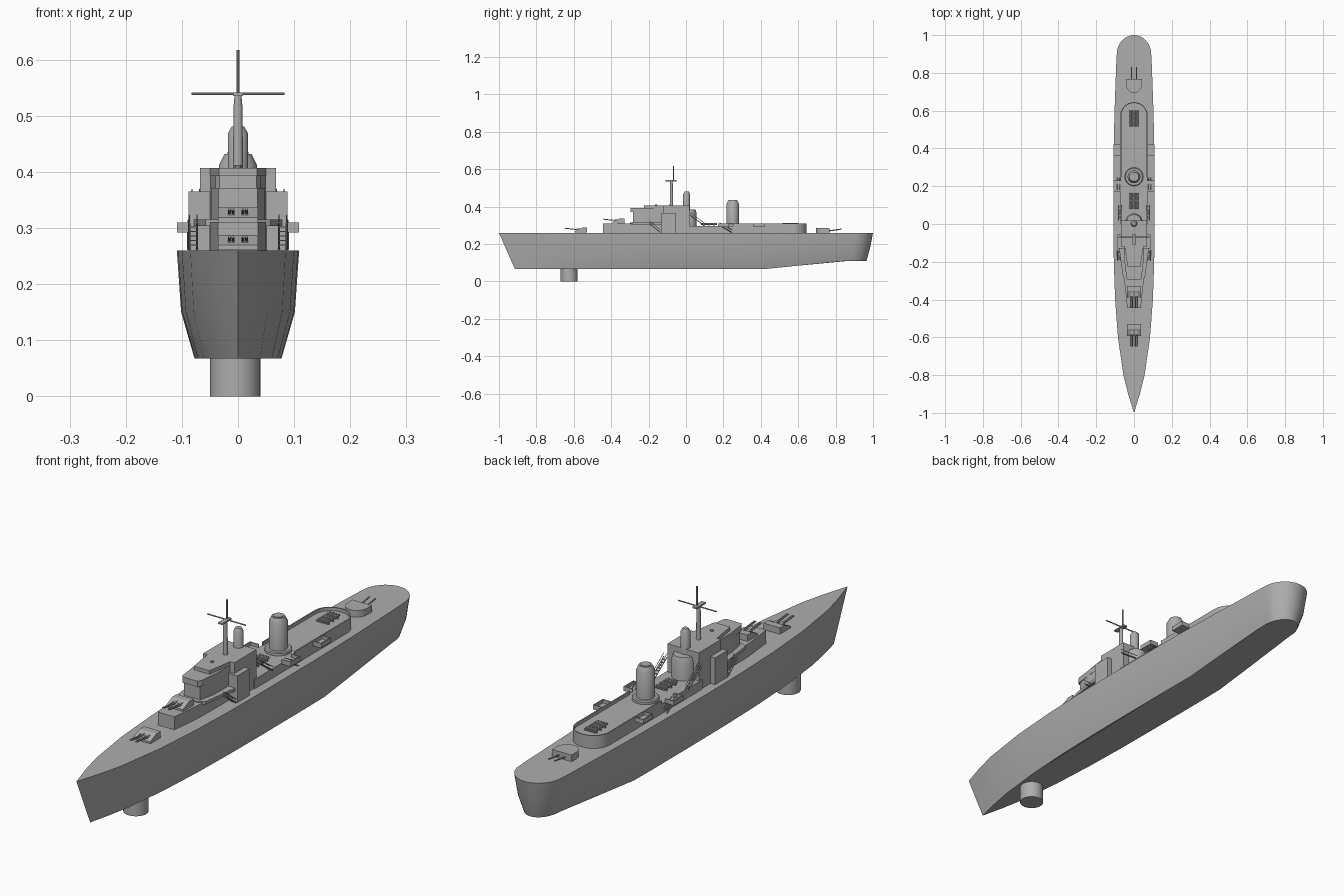
import bpy, bmesh, math
from mathutils import Vector

cube = bpy.data.objects.get("Cube")
if cube:
    bpy.data.objects.remove(cube, do_unlink=True)

grey = bpy.data.materials.new("ship_grey")
grey.use_nodes = True
COLOR = (0.42, 0.42, 0.42, 1)
grey.diffuse_color = COLOR
grey.node_tree.nodes["Principled BSDF"].inputs["Base Color"].default_value = COLOR


def finish(name, bm, smooth=False):
    bmesh.ops.recalc_face_normals(bm, faces=bm.faces)
    mesh = bpy.data.meshes.new(name)
    bm.to_mesh(mesh)
    bm.free()
    mesh.materials.append(grey)
    ob = bpy.data.objects.new(name, mesh)
    bpy.context.collection.objects.link(ob)
    if smooth:
        bpy.ops.object.select_all(action='DESELECT')
        ob.select_set(True)
        bpy.context.view_layer.objects.active = ob
        bpy.ops.object.shade_smooth_by_angle(angle=math.radians(35))
    return ob


def loft(name, rings, smooth=False):
    """Skin closed rings of equal length and cap both ends."""
    bm = bmesh.new()
    loops = [[bm.verts.new(p) for p in r] for r in rings]
    n = len(loops[0])
    for a, b in zip(loops, loops[1:]):
        for i in range(n):
            j = (i + 1) % n
            bm.faces.new((a[i], a[j], b[j], b[i]))
    bm.faces.new(loops[0])
    bm.faces.new(loops[-1])
    return finish(name, bm, smooth)


def mirrored(half):
    """Plan outline from (y, half width) pairs, mirrored across the centreline."""
    left = [(-w, y) for y, w in reversed(half) if w > 0]
    return [(w, y) for y, w in half] + left


def house(name, half, z0, z1):
    plan = mirrored(half)
    return loft(name, [[(x, y, z) for x, y in plan] for z in (z0, z1)])


def box(name, x0, x1, y0, y1, z0, z1):
    plan = [(x0, y0), (x1, y0), (x1, y1), (x0, y1)]
    return loft(name, [[(x, y, z) for x, y in plan] for z in (z0, z1)])


def lathe(name, x, y, profile, n=24):
    rings = [[(x + r * math.cos(2 * math.pi * i / n), y + r * math.sin(2 * math.pi * i / n), z)
              for i in range(n)] for r, z in profile]
    return loft(name, rings, True)


def rod(name, a, b, r, n=8):
    a, b = Vector(a), Vector(b)
    q = (b - a).to_track_quat('Z', 'Y')
    ring = [q @ Vector((r * math.cos(2 * math.pi * i / n), r * math.sin(2 * math.pi * i / n), 0))
            for i in range(n)]
    return loft(name, [[p + v for v in ring] for p in (a, b)], True)


def ladder(name, x, w, top, foot, steps=6):
    """Inclined ladder in the y-z plane with two rails, handrails and treads."""
    for s in (-1, 1):
        xs = x + s * w / 2
        rod(name + "_rail", (xs, *top), (xs, *foot), 0.002, 4)
        rod(name + "_handrail", (xs, top[0], top[1] + 0.014), (xs, foot[0], foot[1] + 0.014), 0.0012, 4)
    for i in range(1, steps):
        t = i / steps
        y, z = (top[k] + (foot[k] - top[k]) * t for k in (0, 1))
        box(name + "_tread", x - w / 2, x + w / 2, y - 0.004, y + 0.004, z - 0.001, z + 0.001)


# Hull: deck outline lofted down through the knuckle to the keel
deck_line = [(-1, 0), (-.9, .031), (-.8, .056), (-.6, .085), (-.4, .1), (-.2, .107), (0, .109),
             (.3, .109), (.43, .107), (.6, .103), (.85, .094), (.9, .091)]
deck_line += [(.9 + .1 * math.sin(a), .091 * math.cos(a))
              for a in [math.pi / 2 * i / 8 for i in range(1, 8)]] + [(1, 0)]


def hull_ring(z, bow, stern, scale):
    ring = []
    for x, y in mirrored(deck_line):
        t = (y + 1) / 2
        rise = 0.043 * min(1, max(0, (y - .43) / .45)) * (.26 - z) / .193
        ring.append((x * scale, bow + (stern - bow) * t, z + rise))
    return ring


hull = loft("hull", [hull_ring(.26, -1, 1, 1), hull_ring(.15, -.952, .983, .93),
                     hull_ring(.067, -.915, .965, .71)], True)
lathe("support_post", -.005, -.625, [(.045, 0), (.045, .08)], 32)


# Gun turrets
def forward_turret(name, y, z):
    side = [(y, z), (y, z + .025), (y - .027, z + .025), (y - .064, z + .008), (y - .064, z)]
    loft(name, [[(x, a, b) for a, b in side] for x in (-.036, .036)])
    for s in (-1, 1):
        box(name + "_port", s * .012 - .006, s * .012 + .006, y - .056, y - .03, z + .01, z + .021)
        for d in (-.003, .003):
            x = s * .012 + d
            rod(name + "_barrel", (x, y - .04, z + .014), (x, y - .117, z + .022), .0024)


forward_turret("lower_turret", -.53, .262)
forward_turret("raised_turret", -.328, .311)

arc = [math.pi / 2 * i / 8 for i in range(9)]
house("aft_turret", [(.74 - .046 * math.cos(a), .042 * math.sin(a)) for a in arc] + [(.768, .042)],
      .26, .286)
for s in (-1, 1):
    rod("aft_turret_barrel", (s * .013, .75, .268), (s * .013, .832, .28), .003)

# Forward deckhouse and bridge
house("forward_deckhouse", [(-.445, .036), (-.31, .05), (-.12, .052)], .26, .311)
house("bridge_gallery", [(-.30, .035), (-.285, .058), (-.12, .08)], .303, .315)
house("bridge", [(-.284, .035), (-.22, .048), (-.11, .05)], .311, .372)
house("bridge_visor", [(-.297, .033), (-.285, .04), (-.2, .05), (-.11, .05)], .37, .393)
house("bridge_roof", [(-.225, .034), (-.12, .05), (-.06, .05)], .39, .407)
box("tower_wings", -.088, .088, -.13, -.055, .26, .365)
box("tower", -.068, .068, -.12, .018, .26, .407)
lathe("tower_back", 0, .012, [(.045, .26), (.045, .365), (.038, .385)])
lathe("stack", 0, .003, [(.018, .38), (.018, .468), (.011, .481)])
lathe("rangefinder", 0, -.16, [(.006, .4), (.006, .412)], 10)

# Midship and aft deckhouse with rounded after end
round_end = [(.575 + .07 * math.sin(a), .072 * math.cos(a)) for a in arc]
house("aft_deckhouse", [(0, .072)] + round_end, .26, .297)

# Bulwark around the after part
wall = mirrored([(.25, .072)] + round_end[:-1] + [(.645, 0)])
bm = bmesh.new()
rows = []
for k, z in ((1, .29), (1, .31), (.93, .31), (.93, .29)):
    rows.append([bm.verts.new((x * k, y if y < .5 else .575 + (y - .575) * k, z)) for x, y in wall])
for a, b in zip(rows, rows[1:] + rows[:1]):
    for i in range(len(wall) - 1):
        bm.faces.new((a[i], a[i + 1], b[i + 1], b[i]))
for i in (0, -1):
    bm.faces.new([r[i] for r in rows])
finish("aft_bulwark", bm)

# Side platforms and bulwark steps
for s in (-1, 1):
    for y in (.36, .17):
        x0, x1 = sorted((s * .07, s * .108))
        box("side_platform", x0, x1, y, y + .06, .292, .297)
        x0, x1 = sorted((s * .105, s * .109))
        box("platform_wall", x0, x1, y, y + .06, .292, .31)
        for ye in (y, y + .057):
            x0, x1 = sorted((s * .07, s * .108))
            box("platform_end", x0, x1, ye, ye + .003, .292, .31)
    ladder("bridge_ladder", s * .08, .014, (-.195, .309), (-.137, .262))
    ladder("midship_ladder", s * .082, .014, (.18, .3), (.245, .262))
    ladder("tower_ladder", s * .075, .014, (.02, .355), (.1, .297), 8)

# Funnel
lathe("funnel_base", 0, .25, [(.049, .29), (.049, .306), (.045, .309)], 32)
lathe("funnel", 0, .25, [(.034, .3), (.034, .412), (.024, .432)], 32)
lathe("funnel_cap", 0, .25, [(.019, .425), (.019, .435)], 32)

# Tube racks on the centreline
for y in (.08, .515):
    for i in range(4):
        x = -.018 + .012 * i
        rod("rack_tube", (x, y, .307), (x, y + .085, .307), .0045)
    for f in (.015, .043, .07):
        box("rack_bar", -.023, .023, y + f - .003, y + f + .003, .296, .31)

# Mast and yards
lathe("mast", 0, -.078, [(.009, .4), (.008, .515), (.006, .537)], 12)
rod("topmast", (0, -.068, .535), (0, -.068, .617), .0028)
rod("yard", (-.083, -.07, .539), (.083, -.07, .539), .0025)
box("mast_platform", -.009, .009, -.11, -.052, .535, .541)
